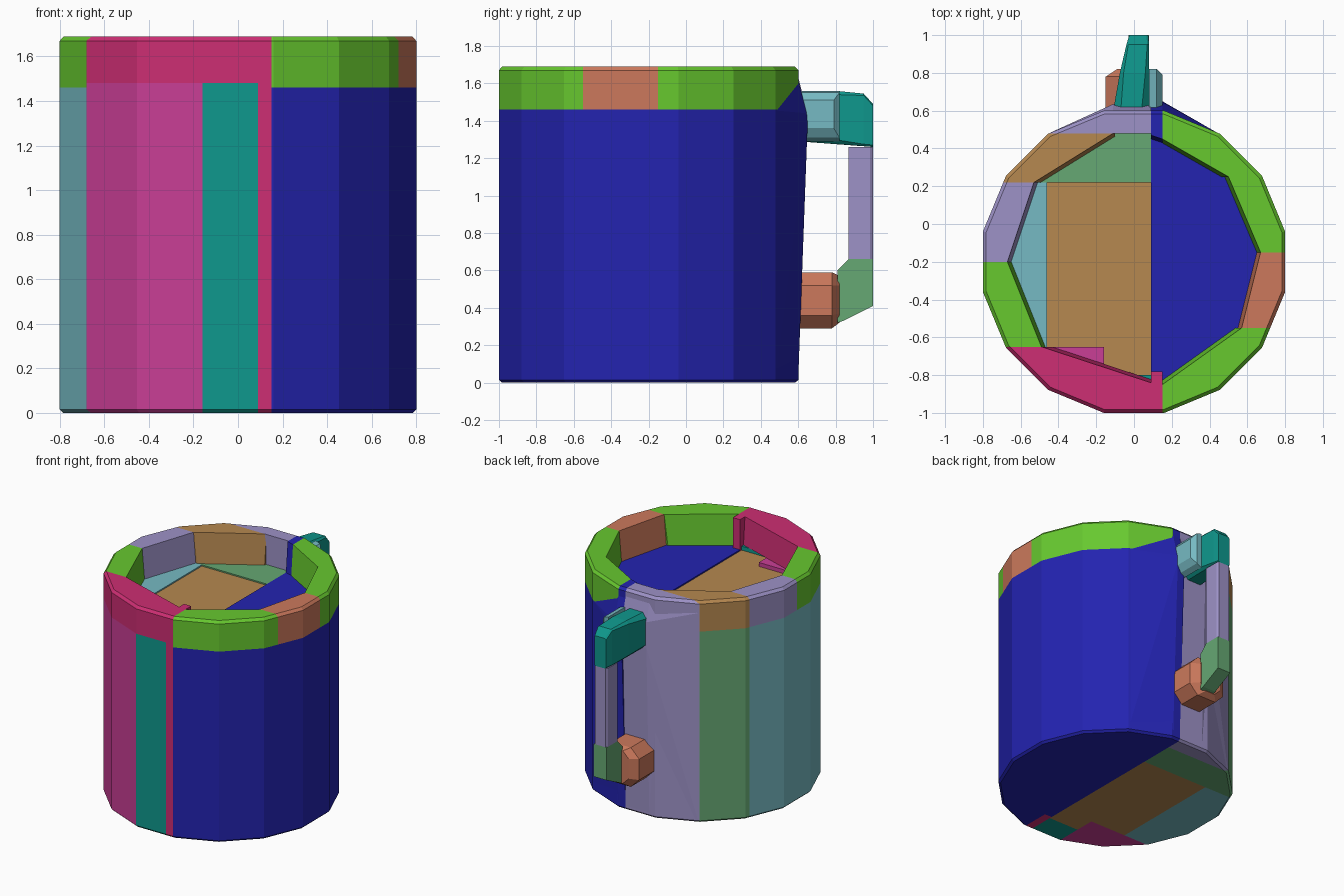
import bpy, bmesh, math
from mathutils import Vector

cube = bpy.data.objects.get("Cube")
if cube:
    bpy.data.objects.remove(cube, do_unlink=True)

# Colours (sRGB 0-255, converted to linear)
COLOURS = {
    "blue": (35, 35, 176), "green": (103, 200, 47), "crimson": (205, 46, 115),
    "magenta": (202, 62, 150), "teal": (15, 152, 141), "pale_teal": (118, 186, 195),
    "lavender": (157, 146, 199), "sage": (102, 168, 115), "ochre": (182, 136, 80),
    "terracotta": (204, 121, 92),
}


def linear(c):
    c /= 255
    return c / 12.92 if c <= 0.04045 else ((c + 0.055) / 1.055) ** 2.4


MATS = {}
for key, rgb in COLOURS.items():
    m = bpy.data.materials.new(key)
    m.use_nodes = True
    col = (*[linear(c) for c in rgb], 1)
    m.diffuse_color = col
    bsdf = m.node_tree.nodes["Principled BSDF"]
    bsdf.inputs["Base Color"].default_value = col
    bsdf.inputs["Roughness"].default_value = 0.7
    MATS[key] = m


def hull_mesh(bm, points):
    """Fill bm with the convex hull of the points, with flat faces merged."""
    verts = [bm.verts.new(p) for p in points]
    bmesh.ops.remove_doubles(bm, verts=verts, dist=0.0005)
    res = bmesh.ops.convex_hull(bm, input=bm.verts[:])
    loose = {g for g in res["geom_interior"] + res["geom_unused"]
             if isinstance(g, bmesh.types.BMVert)}
    bmesh.ops.delete(bm, geom=list(loose), context="VERTS")
    bmesh.ops.dissolve_limit(bm, angle_limit=math.radians(0.5),
                             verts=bm.verts[:], edges=bm.edges[:])
    bmesh.ops.recalc_face_normals(bm, faces=bm.faces[:])


def hull(name, mat, points):
    bm = bmesh.new()
    hull_mesh(bm, points)
    me = bpy.data.meshes.new(name)
    bm.to_mesh(me)
    bm.free()
    me.materials.append(MATS[mat])
    ob = bpy.data.objects.new(name, me)
    bpy.context.collection.objects.link(ob)
    return ob


# Full mug volume: 16-sided prism with softened top and bottom edges
TOP, FLOOR, CY = 1.69, 1.46, -0.2
PRISM = []
for z, r in ((0, 0.80), (0.015, 0.816), (TOP - 0.02, 0.816), (TOP, 0.798)):
    for i in range(16):
        a = math.radians(11.25 + 22.5 * i)
        PRISM.append((r * math.cos(a), CY + r * math.sin(a), z))


def chunk(name, mat, x=(-2, 2), y=(-2, 2), z=(0, FLOOR), inner=None):
    """Cut a convex chunk from the mug volume; inner is the line of the opening."""
    planes = []
    for axis, (lo, hi) in enumerate((x, y, z)):
        n = Vector((0, 0, 0))
        n[axis] = 1
        planes += [(n * lo, -n), (n * hi, n)]
    if inner:
        p, q = (Vector((*c, TOP)) for c in inner)
        n = (q - p).cross(Vector((0, 0, 1))).normalized()
        if n.dot(Vector((0, CY, TOP)) - p) < 0:
            n = -n
        n.z = 0.08  # slight taper of the inner wall
        planes.append((p, n))
    bm = bmesh.new()
    hull_mesh(bm, PRISM)
    for co, no in planes:
        bmesh.ops.bisect_plane(bm, geom=bm.verts[:] + bm.edges[:] + bm.faces[:], dist=1e-5,
                               plane_co=co, plane_no=no, clear_outer=True)
        pts = [v.co.copy() for v in bm.verts]
        bm.clear()
        hull_mesh(bm, pts)
    bm.free()
    return hull(name, mat, pts)


# Body blocks
chunk("body_left", "blue", x=(0.15, 2))
chunk("body_left_strip", "blue", x=(0.09, 0.15), y=(-0.78, 2))
chunk("body_front", "magenta", x=(-2, -0.16), y=(-2, -0.65), z=(0, 1.48))
chunk("body_front_middle", "teal", x=(-0.16, 0.09), y=(-2, -0.8), z=(0, 1.48))
chunk("body_core", "ochre", x=(-0.46, 0.09), y=(-0.65, 0.22), z=(0, 1.45))
chunk("body_core_front", "ochre", x=(-0.16, 0.09), y=(-0.8, -0.65), z=(0, 1.45))
chunk("body_right", "pale_teal", x=(-2, -0.46), y=(-0.65, 0.22))
chunk("body_back_right", "sage", x=(-2, 0.09), y=(0.22, 0.48))
chunk("body_back", "lavender", x=(-2, 0.09), y=(0.48, 2), z=(0, TOP))

# Full-height posts beside the seam
chunk("front_post", "crimson", x=(0.09, 0.15), y=(-2, -0.78), z=(0, TOP))
chunk("back_post", "blue", x=(0.09, 0.15), y=(0.2, 2), z=(0, TOP),
      inner=((0.09, 0.47), (0.15, 0.45)))

# Rim segments: name, colour, x range, y range, inner line
RIM = [
    ("rim_front", "crimson", (-2, 0.15), (-2, -0.65), ((-0.49, -0.65), (0.15, -0.86))),
    ("rim_front_left", "green", (0.15, 2), (-2, -0.55), ((0.15, -0.85), (0.57, -0.55))),
    ("rim_left", "terracotta", (0.3, 2), (-0.55, -0.15), ((0.57, -0.55), (0.67, -0.15))),
    ("rim_left_rear", "green", (0.3, 2), (-0.15, 0.25), ((0.67, -0.15), (0.50, 0.25))),
    ("rim_back_left", "green", (0.15, 2), (0.25, 2), ((0.50, 0.25), (0.15, 0.45))),
    ("rim_back_right", "ochre", (-2, -0.1), (0.22, 0.48), ((-0.11, 0.48), (-0.53, 0.22))),
    ("rim_right_rear", "lavender", (-2, -0.3), (-0.2, 0.22), ((-0.53, 0.22), (-0.67, -0.2))),
    ("rim_right", "green", (-2, -0.3), (-0.65, -0.2), ((-0.67, -0.2), (-0.49, -0.65))),
]
for name, mat, x, y, inner in RIM:
    base = 1.48 if name == "rim_front" else FLOOR
    chunk(name, mat, x, y, (base, TOP), inner)

# Swellings of the back wall where the handle joins
hull("back_swelling_left", "blue",
     [(x, y, z) for x in (0.09, 0.15)
      for y, z in ((0.6, 0.02), (0.65, 1.38), (0.645, 1.44), (0.59, 1.66), (0.5, 0.02))]
     + [(0.45, 0.478, 0.02), (0.45, 0.478, 1.455)])
hull("back_swelling_right", "lavender",
     [(x, y, z) for x in (-0.11, 0.09)
      for y, z in ((0.6, 0.02), (0.635, 1.3), (0.635, 1.5), (0.59, 1.67), (0.5, 0.02))]
     + [(-0.44, 0.485, 0.02), (-0.44, 0.485, 1.6)])


def ring(y, x0, x1, z0, z1, c):
    """Rectangle with cut corners, facing along y."""
    pts = []
    for x, sx in ((x0, 1), (x1, -1)):
        for z, sz in ((z0, 1), (z1, -1)):
            pts += [(x + sx * c, y, z), (x, y, z + sz * c)]
    return pts


# Handle
hull("handle_top", "teal",
     ring(0.60, -0.11, 0.08, 1.29, 1.56, 0.04) + ring(0.80, -0.075, 0.08, 1.28, 1.56, 0.02)
     + ring(0.95, -0.04, 0.08, 1.265, 1.545, 0.01) + ring(1.0, -0.025, 0.075, 1.26, 1.49, 0.01))
hull("handle_top_side", "pale_teal",
     [(x, y, z) for x, y1, z0, z1 in ((0.08, 0.82, 1.29, 1.56), (0.12, 0.82, 1.31, 1.55),
                                      (0.15, 0.79, 1.36, 1.51))
      for y in (0.60, y1) for z in (z0, z1)])
hull("handle_grip", "lavender",
     [(x, y, z) for z in (0.66, 1.26)
      for x, y in ((-0.03, 0.87), (0.08, 0.87), (0.08, 0.985), (0.07, 1.0),
                   (-0.02, 1.0), (-0.03, 0.985))])
hull("handle_bend", "sage",
     [(x, y, z) for x in (-0.03, 0.08)
      for y, z in ((0.81, 0.32), (0.84, 0.33), (1.0, 0.41), (1.0, 0.66),
                   (0.87, 0.66), (0.81, 0.60))])
hull("handle_bottom", "terracotta",
     ring(0.60, -0.15, 0.15, 0.29, 0.59, 0.07) + ring(0.78, -0.15, 0.15, 0.29, 0.59, 0.07)
     + ring(0.82, -0.09, 0.09, 0.32, 0.57, 0.05))
